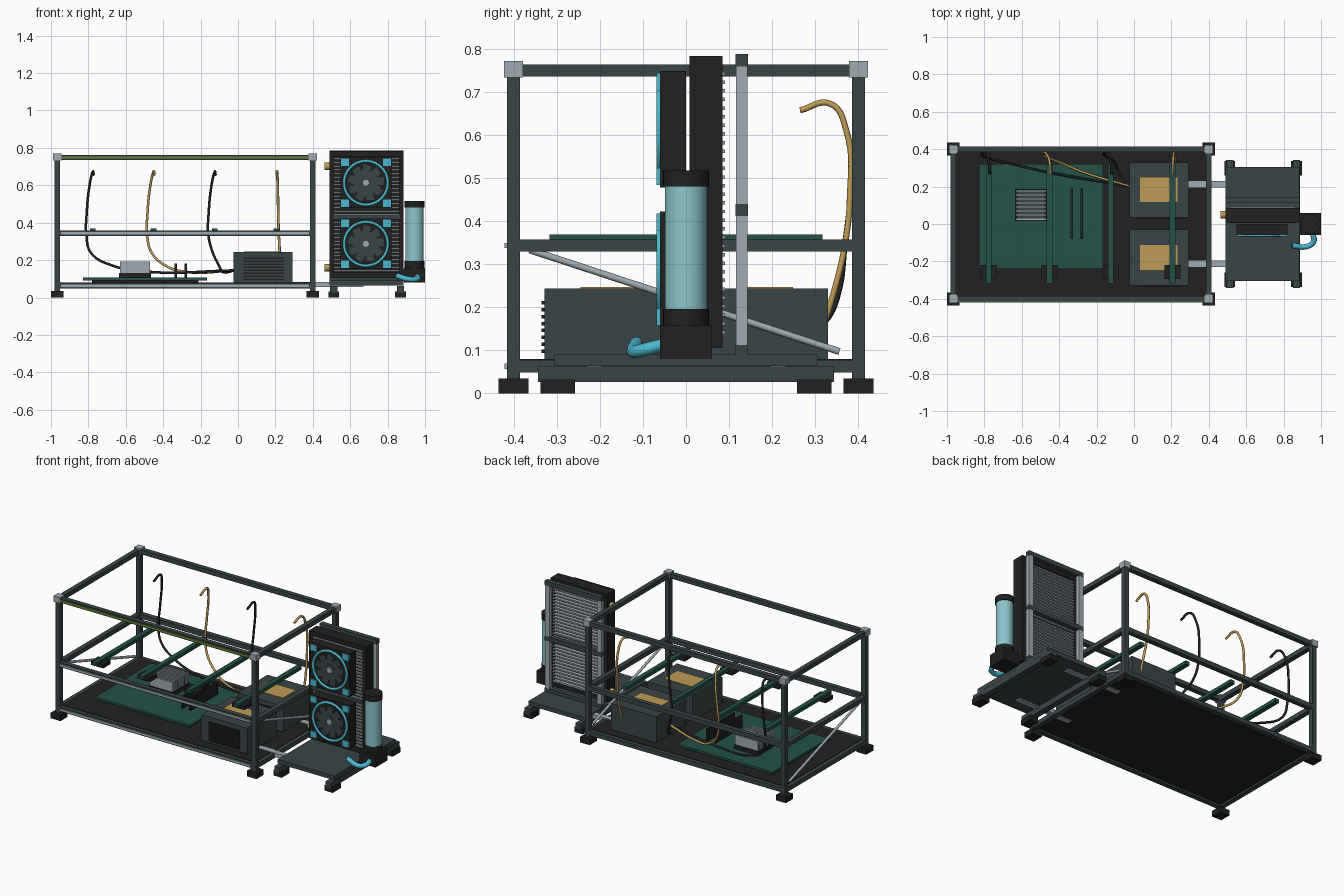
import bpy
import math
from mathutils import Vector, Matrix

old = bpy.data.objects.get("Cube")
if old:
    bpy.data.objects.remove(old, do_unlink=True)


def material(name, r, g, b):
    m = bpy.data.materials.new(name)
    m.use_nodes = True
    m.diffuse_color = (r, g, b, 1)
    m.node_tree.nodes["Principled BSDF"].inputs["Base Color"].default_value = (r, g, b, 1)
    return m


BLACK = material("matte black", .015, .015, .016)
SLATE = material("dark slate", .042, .06, .061)
SILVER = material("silver grey", .35, .41, .44)
GREEN = material("board green", .017, .085, .065)
TAN = material("brass tan", .52, .33, .09)
CYAN = material("bright cyan", .07, .48, .64)
GLASS = material("pale cyan", .26, .56, .6)
OLIVE = material("olive green", .13, .24, .03)


def box(name, mat, x, y, z):
    """Box from (low, high) ranges on each axis."""
    bpy.ops.mesh.primitive_cube_add(size=1, location=[sum(r) / 2 for r in (x, y, z)])
    ob = bpy.context.object
    ob.name = name
    ob.data.transform(Matrix.Diagonal([r[1] - r[0] for r in (x, y, z)] + [1]))
    ob.data.materials.append(mat)
    return ob


def around(c, half):
    return (c - half, c + half)


def rod(name, mat, a, b, radius, sides=24):
    """Cylinder between two points."""
    a, b = Vector(a), Vector(b)
    bpy.ops.mesh.primitive_cylinder_add(vertices=sides, radius=radius, depth=(b - a).length,
                                        location=(a + b) / 2,
                                        rotation=(b - a).to_track_quat('Z', 'Y').to_euler())
    ob = bpy.context.object
    ob.name = name
    ob.data.materials.append(mat)
    bpy.ops.object.shade_smooth_by_angle(angle=math.radians(40))
    return ob


def tube(name, mat, points, radius):
    """Smooth round tube through points."""
    cu = bpy.data.curves.new(name, 'CURVE')
    cu.dimensions = '3D'
    cu.bevel_depth = radius
    cu.bevel_resolution = 2
    cu.resolution_u = 8
    cu.use_fill_caps = True
    sp = cu.splines.new('BEZIER')
    sp.bezier_points.add(len(points) - 1)
    for bp, p in zip(sp.bezier_points, points):
        bp.co = p
        bp.handle_left_type = bp.handle_right_type = 'AUTO'
    cu.materials.append(mat)
    ob = bpy.data.objects.new(name, cu)
    bpy.context.collection.objects.link(ob)


# Open frame: posts, feet, corner blocks, rails, braces
X0, X1, Y = -.967, .4, .4
T = .015
LEVELS = (.063, .343, .749)
for x in (X0, X1):
    for y in (-Y, Y):
        box("frame_post", SLATE, around(x, T), around(y, T), (.03, .75))
        box("frame_foot", BLACK, around(x, .034), around(y, .035), (0, .035))
        box("corner_block", SILVER, around(x, .022), around(y, .022), (.733, .771))
    for z in LEVELS:
        box("side_rail", SLATE, around(x, T), (-Y, Y), around(z, .014))
    rod("diagonal_brace", SILVER, (x, -.363, .333), (x, .356, .097), .008, 12)
for z in LEVELS:
    for y in (-Y, Y):
        box("long_rail", SLATE, (X0, X1), around(y, T), around(z, .014))
    strip = OLIVE if z == LEVELS[2] else SILVER
    box("rail_strip", strip, (X0 + .02, X1 - .02), (-.421, -.414), around(z, .006))
box("base_panel", BLACK, (X0 + .01, X1 - .01), (-.39, .39), (.06, .08))

# Circuit board with cooler and memory sticks
box("circuit_board", GREEN, (-.828, -.165), (-.24, .32), (.092, .106))
box("board_spacer", BLACK, (-.78, -.21), (-.2, .28), (.08, .092))
box("cooler_base", BLACK, (-.635, -.465), (.016, .187), (.106, .132))
box("cooler_core", SLATE, (-.625, -.475), (.03, .175), (.13, .165))
for i in range(8):
    box("cooler_fin", SILVER, (-.63, -.47), around(.026 + i * .0215, .006), (.13, .193))
for x in (-.333, -.28):
    box("memory_stick", BLACK, around(x, .006), (-.08, .19), (.1, .183))

# Power supplies with labels and vent slats
for y0, y1 in ((-.328, -.03), (.035, .33)):
    mid = (y0 + y1) / 2
    box("power_supply", SLATE, (-.025, .292), (y0, y1), (.08, .243))
    box("power_label", TAN, around(.132, .1), around(mid, .066), (.242, .247))
    for i in range(8):
        box("vent_slat", BLACK, around(.137, .108), (y0 - .007, y0 + .002),
            around(.098 + i * .016, .004))

# Riser cards carried by the middle rails, and their cables
RISERS = (-.777, -.452, -.125, .206)
for i, x in enumerate(RISERS):
    box("riser_card", GREEN, around(x, .015), (-.317, .317), (.347, .369))
    box("riser_socket", BLACK, around(x, .043), (-.293, -.22), (.331, .356))
    path = [(x + .005, .265, .657), (x, .335, .672), (x - .015, .372, .61),
            (x - .032, .38, .45), (x - .034, .368, .34)]
    if i < 3:
        run = -.02 - x
        path += [(x - .01, .355, .24), (x + .13 * run + .01, .325, .17),
                 (x + .4 * run, .28, .137), (-.02, .2, .145)]
    else:
        path = [(x + .003 * k, p[1], p[2]) for k, p in enumerate(path)]
        path += [(x + .016, .35, .26), (x + .016, .322, .165)]
    tube("power_cable", TAN if i % 2 else BLACK, path, .007)

# Cooling stand: plate, runners, feet, links to the frame
box("stand_plate", SLATE, (.49, .885), (-.305, .305), (.064, .09))
for x in (.512, .868):
    box("stand_runner", SLATE, around(x, .019), (-.343, .343), (.026, .062))
    for y in (-.298, .298):
        box("stand_foot", BLACK, around(x, .029), around(y, .04), (0, .032))
for y in (-.213, .213):
    box("link_plate", SILVER, (.29, .67), around(y, .018), (.057, .083))

# Rear support frame of the radiator
for x in (.506, .868):
    box("support_post", SILVER, around(x, .016), (.116, .143), (.09, .76))
for z in (.098, .425, .773):
    box("support_rail", SLATE, (.489, .885), (.115, .144), around(z, .014))

# Radiator: tanks, core and fins
for x in (.5, .873):
    box("radiator_side", BLACK, around(x, .012), (.008, .085), (.105, .783))
for z0, z1 in ((.105, .135), (.755, .783)):
    box("radiator_tank", BLACK, (.488, .885), (.008, .085), (z0, z1))
box("radiator_core", BLACK, (.51, .865), (.025, .07), (.13, .76))
for i in range(31):
    box("radiator_fin", SILVER, (.512, .863), (.012, .09), around(.142 + i * .02, .004))
box("radiator_divider", SLATE, (.51, .865), (.006, .08), around(.428, .012))
for z in (.16, .702):
    rod("hose_fitting", TAN, (.462, .05, z), (.49, .05, z), .02)

# Fans: housing, cyan ring, corner pads, blades, hub
FX = .684
for z in (.287, .613):
    box("fan_housing", BLACK, around(FX, .137), (-.06, 0), around(z, .135))
    bpy.ops.mesh.primitive_torus_add(location=(FX, -.061, z), rotation=(math.pi / 2, 0, 0),
                                     major_radius=.117, minor_radius=.008,
                                     major_segments=40, minor_segments=8)
    ring = bpy.context.object
    ring.name = "fan_ring"
    ring.data.materials.append(CYAN)
    bpy.ops.object.shade_smooth()
    for sx in (-1, 1):
        for sz in (-1, 1):
            box("fan_corner", CYAN, around(FX + sx * .112, .022), (-.068, -.059),
                around(z + sz * .11, .02))
    for k in range(9):
        a = k * math.tau / 9
        blade = box("fan_blade", SLATE, around(FX, .02), (-.065, -.059), around(z, .034))
        blade.location += Vector((math.sin(a) * .062, 0, math.cos(a) * .062))
        blade.rotation_euler.y = a + .3
    rod("fan_hub", SLATE, (FX, -.067, z), (FX, -.058, z), .036)
    rod("fan_cap", SILVER, (FX, -.069, z), (FX, -.06, z), .016)

# Reservoir, pump and hose
RX = .944
rod("reservoir_glass", GLASS, (RX, 0, .19), (RX, 0, .485), .049, 32)
for z0, z1 in ((.157, .196), (.48, .517)):
    rod("reservoir_cap", BLACK, (RX, 0, z0), (RX, 0, z1), .053, 32)
box("pump_block", BLACK, around(RX, .056), around(0, .06), (.081, .158))
box("pump_mount", BLACK, (.87, .91), (.01, .05), (.1, .15))
tube("coolant_hose", CYAN, [(.958, -.055, .112), (.96, -.095, .102),
                            (.925, -.12, .096), (.845, -.115, .117)], .015)
